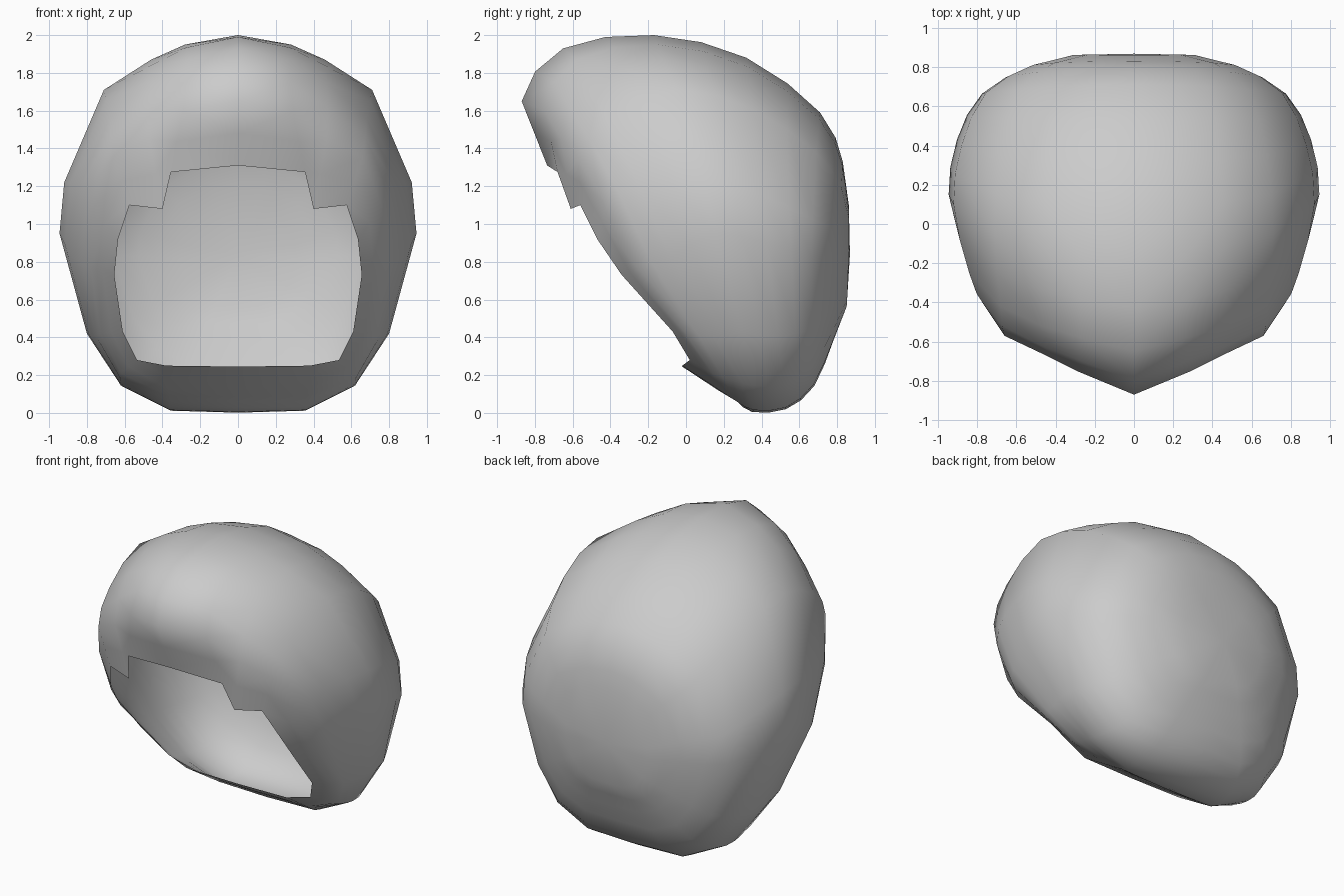
import bpy, bmesh
from mathutils import Vector

if "Cube" in bpy.data.objects:
    bpy.data.objects.remove(bpy.data.objects["Cube"])

# Half rings around the face opening, top centre -> side -> bottom centre (x, y, z)
rim = [(0, -.735, 1.31), (.355, -.68, 1.275), (.40, -.61, 1.08), (.575, -.56, 1.10), (.635, -.47, .92),
       (.655, -.34, .73), (.61, -.07, .43), (.535, .02, .28), (.38, -.02, .25), (0, -.02, .245)]
brow = [(0, -.87, 1.65), (.29, -.75, 1.60), (.47, -.66, 1.45), (.66, -.57, 1.35), (.76, -.42, 1.10),
        (.78, -.26, .77), (.73, .0, .42), (.62, .14, .21), (.37, .17, .125), (0, .17, .12)]
front = [(0, -.65, 1.93), (.27, -.58, 1.87), (.47, -.52, 1.75), (.68, -.42, 1.56), (.84, -.25, 1.20),
         (.87, -.08, .82), (.77, .14, .41), (.62, .25, .17), (.36, .27, .06), (0, .27, .06)]
widest = [(0, -.17, 2.0), (.28, -.15, 1.95), (.46, -.12, 1.87), (.71, -.05, 1.71), (.92, .10, 1.22),
          (.945, .15, .95), (.80, .30, .42), (.62, .36, .145), (.36, .36, .015), (0, .35, .005)]

# Back rings: top y, top z, bottom y, bottom z, width scale, forward sweep of the sides
back = [(.32, 1.88, .53, .015, .955, 0), (.71, 1.59, .68, .14, .82, .03),
        (.83, 1.33, .78, .38, .56, .0), (.862, 1.10, .85, .56, .33, -.005)]


def back_ring(yt, zt, yb, zb, sx, sweep):
    ring = []
    for x, y, z in widest:
        t = z / 2
        ring.append((x * sx, yb + (yt - yb) * t - sweep * (x / .945) ** 2, zb + (zt - zb) * t))
    return ring


rings = [rim, brow, front, widest] + [back_ring(*b) for b in back]
rings = [[Vector(p) for p in r] for r in rings]

# Smooth in-between rings
dense = []
for i in range(len(rings) - 1):
    dense.append(rings[i])
    if i == 0 or i == len(rings) - 2:
        dense.append([(a + b) / 2 for a, b in zip(rings[i], rings[i + 1])])
    else:
        dense.append([(9 * (b + c) - a - d) / 16 for a, b, c, d in zip(*rings[i - 1:i + 3])])
dense.append(rings[-1])

# Skin the rings and close the back
bm = bmesh.new()
grid = [[bm.verts.new(p) for p in r] for r in dense]
for a, b in zip(grid, grid[1:]):
    for j in range(len(a) - 1):
        bm.faces.new((a[j], b[j], b[j + 1], a[j + 1]))
pole = bm.verts.new((0, .868, .84))
for j in range(len(grid[-1]) - 1):
    bm.faces.new((grid[-1][j], pole, grid[-1][j + 1]))
bmesh.ops.recalc_face_normals(bm, faces=bm.faces)
if sum(f.normal.dot(f.calc_center_median() - Vector((0, 0, 1))) for f in bm.faces) < 0:
    bmesh.ops.reverse_faces(bm, faces=bm.faces)
for f in bm.faces:
    f.smooth = True

mesh = bpy.data.meshes.new("open_shell")
bm.to_mesh(mesh)
bm.free()
shell = bpy.data.objects.new("open_shell", mesh)
bpy.context.collection.objects.link(shell)

# Right half from left half
mirror = shell.modifiers.new("mirror", 'MIRROR')
mirror.use_clip = True
mirror.merge_threshold = .001
